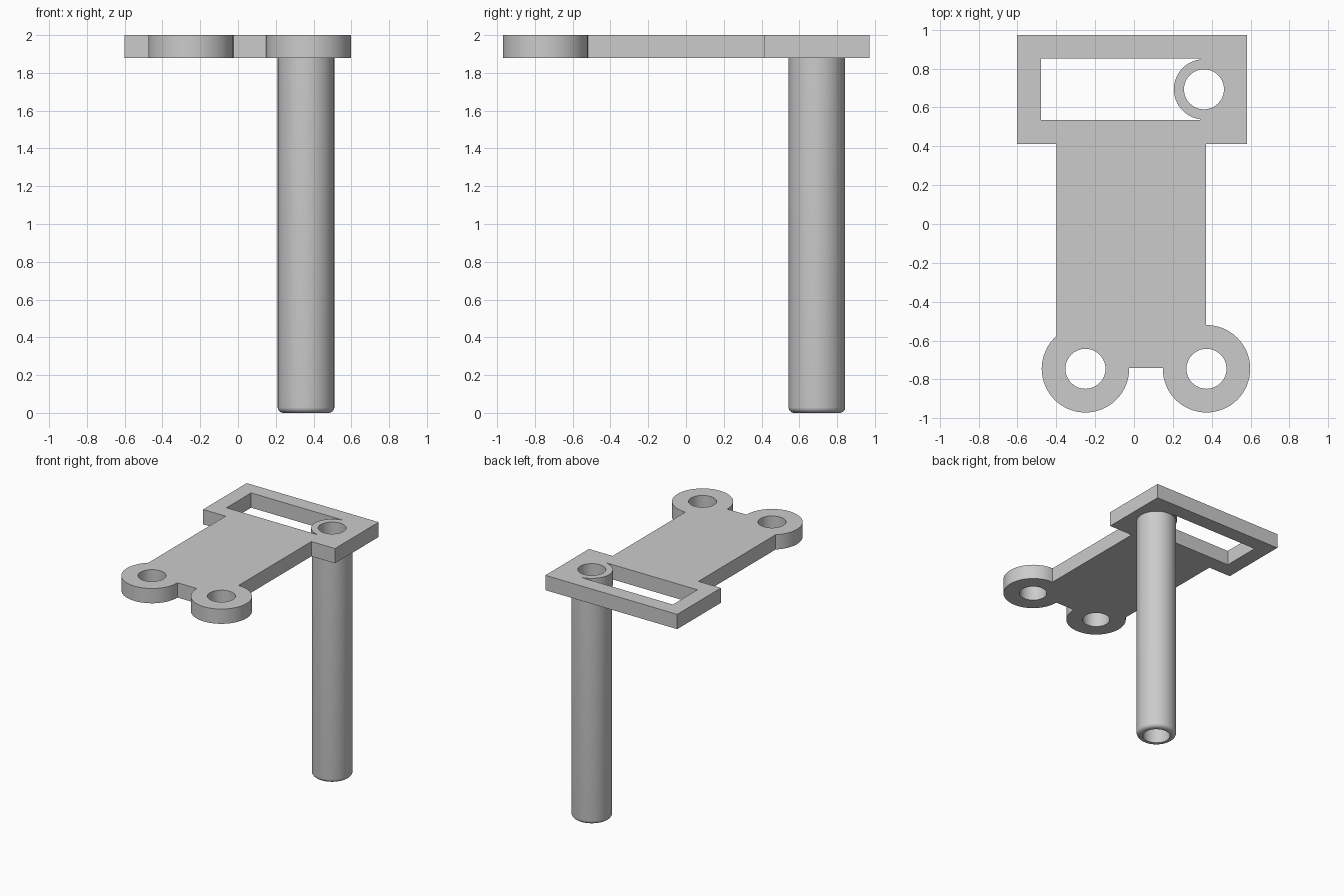
import bpy, bmesh
from math import sin, cos, radians, pi
from mathutils import Vector, Matrix

cube = bpy.data.objects.get("Cube")
if cube:
    bpy.data.objects.remove(cube, do_unlink=True)

grey = bpy.data.materials.new("plain_grey")
grey.use_nodes = True
colour = (0.6, 0.6, 0.6, 1)
grey.diffuse_color = colour
grey.node_tree.nodes["Principled BSDF"].inputs["Base Color"].default_value = colour

PLATE_BOTTOM, PLATE_TOP = 1.88, 2.0
POST = (0.36, 0.693)
LUG_LEFT, LUG_RIGHT = (0.373, -0.745), (-0.25, -0.745)
LUG_R, HOLE_R = 0.225, 0.103


def arc(centre, r, start, end, steps=48):
    """Points along an arc, angles in degrees."""
    angles = [radians(start + (end - start) * i / steps) for i in range(steps + 1)]
    return [(centre[0] + r * cos(a), centre[1] + r * sin(a)) for a in angles]


def circle(centre, r):
    return arc(centre, r, 0, 360)[:-1]


def finish(name, bm):
    bmesh.ops.recalc_face_normals(bm, faces=bm.faces)
    mesh = bpy.data.meshes.new(name)
    bm.to_mesh(mesh)
    bm.free()
    mesh.materials.append(grey)
    obj = bpy.data.objects.new(name, mesh)
    bpy.context.collection.objects.link(obj)
    bpy.ops.object.select_all(action='DESELECT')
    obj.select_set(True)
    bpy.context.view_layer.objects.active = obj
    bpy.ops.object.shade_smooth_by_angle(angle=radians(30))
    return obj


# Bracket plate: outer outline, slotted window, three round holes
outline = [(-0.602, 0.972), (-0.602, 0.412), (-0.4, 0.412)]
outline += arc(LUG_RIGHT, LUG_R, 131.8, 361.3)
outline += arc(LUG_LEFT, LUG_R, 178.7, 450.8)
outline += [(0.37, 0.412), (0.582, 0.412), (0.582, 0.972)]
window = [(0.34, 0.536), (-0.478, 0.536), (-0.478, 0.851), (0.34, 0.851)]
window += arc(POST, 0.155, 97.4, 262.6)
loops = [outline, window] + [circle(c, HOLE_R) for c in (POST, LUG_LEFT, LUG_RIGHT)]

bm = bmesh.new()
for loop in loops:
    verts = [bm.verts.new((x, y, PLATE_BOTTOM)) for x, y in loop]
    for a, b in zip(verts, verts[1:] + verts[:1]):
        bm.edges.new((a, b))
bmesh.ops.triangle_fill(bm, edges=bm.edges[:], use_beauty=True, normal=(0, 0, 1))
top = bmesh.ops.extrude_face_region(bm, geom=bm.faces[:])["geom"]
bmesh.ops.translate(bm, vec=(0, 0, PLATE_TOP - PLATE_BOTTOM),
                    verts=[v for v in top if isinstance(v, bmesh.types.BMVert)])
finish("bracket_plate", bm)

# Hollow post: lathed wall with a rounded lower rim
POST_R, FILLET = 0.15, 0.03
profile = [(POST_R, PLATE_BOTTOM)]
profile += arc((POST_R - FILLET, FILLET), FILLET, 0, -90, 6)
profile += [(HOLE_R, 0), (HOLE_R, PLATE_BOTTOM)]
bm = bmesh.new()
verts = [bm.verts.new((POST[0] + r, POST[1], z)) for r, z in profile]
edges = [bm.edges.new(pair) for pair in zip(verts, verts[1:])]
bmesh.ops.spin(bm, geom=verts + edges, cent=(*POST, 0), axis=(0, 0, 1),
               angle=2 * pi, steps=48, use_duplicate=False)
bmesh.ops.remove_doubles(bm, verts=bm.verts[:], dist=0.0005)
finish("hollow_post", bm)
